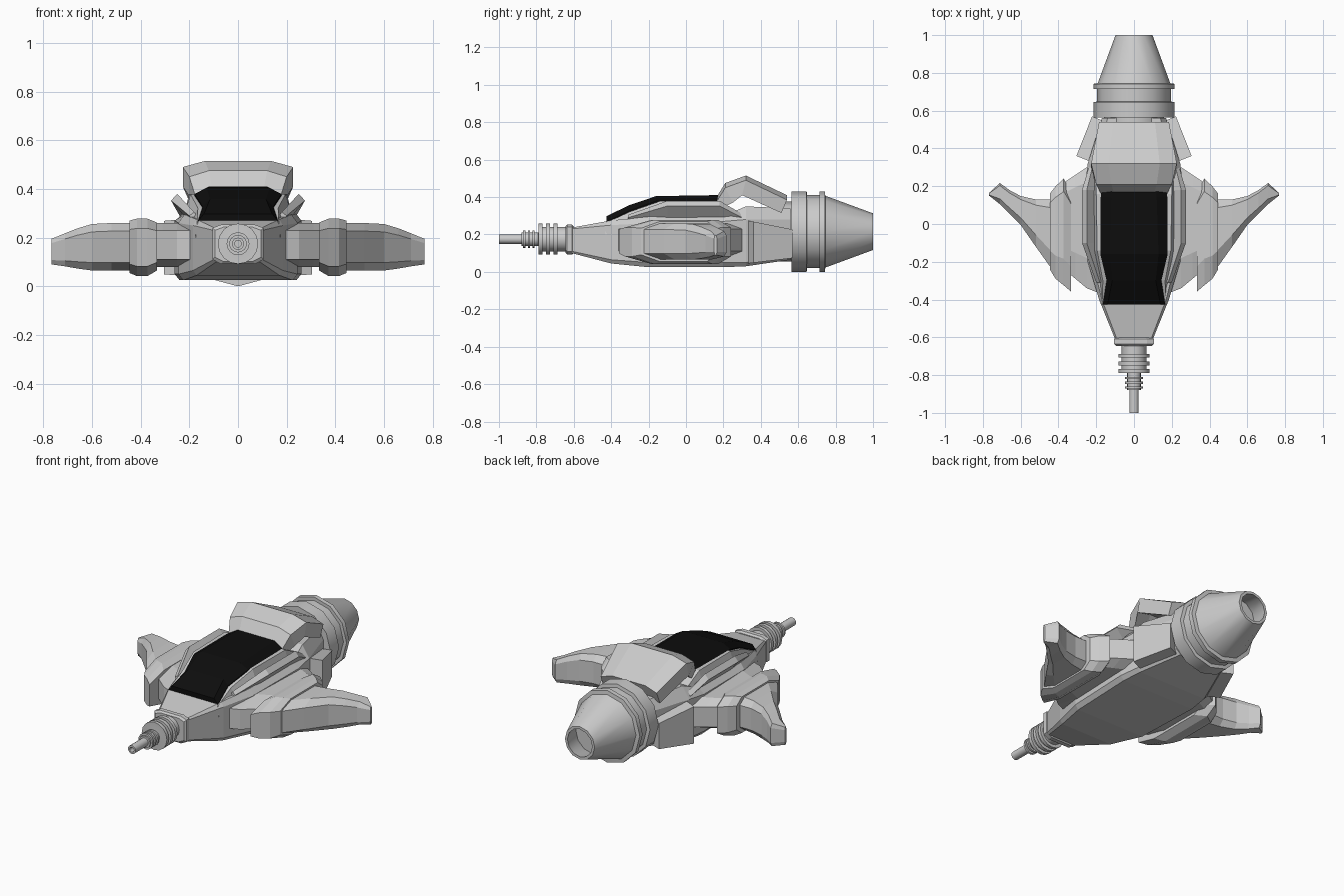
import bpy, bmesh
from math import sin, cos, pi, radians

if "Cube" in bpy.data.objects:
    bpy.data.objects.remove(bpy.data.objects["Cube"])


def finish(name, bm):
    bmesh.ops.recalc_face_normals(bm, faces=bm.faces)
    mesh = bpy.data.meshes.new(name)
    bm.to_mesh(mesh)
    bm.free()
    ob = bpy.data.objects.new(name, mesh)
    bpy.context.collection.objects.link(ob)
    return ob


def loft(name, rings, mirror=False):
    """Skin a list of equal-length point rings and cap both ends."""
    bm = bmesh.new()
    vs = [[bm.verts.new(p) for p in r] for r in rings]
    n = len(rings[0])
    for a, b in zip(vs, vs[1:]):
        for i in range(n):
            j = (i + 1) % n
            bm.faces.new((a[i], a[j], b[j], b[i]))
    bm.faces.new(vs[0])
    bm.faces.new(vs[-1])
    ob = finish(name, bm)
    if mirror:
        ob.modifiers.new("mirror", 'MIRROR').use_mirror_merge = False
    return ob


def lathe(name, profile, z, sides):
    """Revolve (radius, y) points around the y axis at height z."""
    rings = [[(r * cos(2 * pi * i / sides), y, z + r * sin(2 * pi * i / sides))
              for i in range(sides)] for r, y in profile]
    ob = loft(name, rings)
    bpy.ops.object.select_all(action='DESELECT')
    ob.select_set(True)
    bpy.context.view_layer.objects.active = ob
    bpy.ops.object.shade_smooth_by_angle(angle=radians(35))
    return ob


def symmetric(y, half):
    """Full cross-section ring at y from right-half (x, z) points."""
    return [(x, y, z) for x, z in half] + [(-x, y, z) for x, z in reversed(half)]


def slab(x, yf, yb, z0, z1):
    """Chamfered wing section at x, chord yf..yb, height z0..z1."""
    c, h = yb - yf, z1 - z0
    f, b, d = yf + .25 * c, yb - .12 * c, .17 * h
    return [(x, yf, z0 + d), (x, yf, z1 - d), (x, f, z1), (x, b, z1),
            (x, yb, z1 - d), (x, yb, z0 + d), (x, b, z0), (x, f, z0)]


# Main hull: y, bottom / side / top half widths, four heights
hull = [(-.61, .09, .10, .09, .10, .11, .23, .237),
        (-.40, .17, .185, .17, .045, .065, .25, .275),
        (-.20, .225, .245, .22, .025, .05, .26, .295),
        (.20, .24, .26, .22, .025, .05, .27, .30),
        (.32, .225, .245, .20, .03, .05, .28, .35),
        (.56, .14, .17, .14, .065, .09, .28, .34)]
loft("hull", [symmetric(y, [(wb, a), (w, b), (w, c), (wt, d)])
              for y, wb, w, wt, a, b, c, d in hull])

# Cockpit frame
frame = [(-.43, .175, .20, .168, .262), (-.30, .20, .24, .165, .322),
         (-.14, .23, .27, .195, .378), (.16, .23, .27, .20, .38),
         (.32, .21, .27, .20, .30)]
loft("cockpit_frame", [symmetric(y, [(wb, zb), (wt, zt)])
                       for y, wb, zb, wt, zt in frame])

# Black canopy glass
glass = [(-.425, .165, .268, .14, .298), (-.30, .145, .328, .115, .358),
         (-.16, .178, .378, .13, .405), (.14, .18, .378, .12, .41),
         (.18, .18, .375, .12, .41)]
canopy = loft("canopy", [symmetric(y, [(w, z - .03), (w, z), (wt, zt)])
                         for y, w, z, wt, zt in glass])
black = bpy.data.materials.new("black_glass")
black.diffuse_color = (.004, .004, .004, 1)
black.use_nodes = True
black.node_tree.nodes["Principled BSDF"].inputs["Base Color"].default_value = black.diffuse_color
canopy.data.materials.append(black)

# Canted rails beside the canopy
rail = [(-.31, [(.15, .27), (.18, .305), (.20, .29), (.17, .255)]),
        (-.10, [(.19, .31), (.25, .38), (.275, .352), (.21, .275)]),
        (.18, [(.19, .31), (.25, .38), (.275, .352), (.21, .275)]),
        (.30, [(.19, .28), (.22, .31), (.24, .29), (.21, .255)])]
loft("side_rail", [[(x, y, z) for x, z in pts] for y, pts in rail], True)

# Raised hood behind the canopy: top y,z, bottom y,z, half width
hood = [(.16, .395, .17, .35, .175), (.21, .475, .25, .39, .20),
        (.32, .515, .30, .43, .227), (.54, .41, .51, .335, .185)]
rings = []
for yt, zt, yb, zb, w in hood:
    half = [(.6 * w, yb, zb), (w, yb, zb - .02), (w, yt, zt - .025), (.6 * w, yt, zt)]
    rings.append(half + [(-x, y, z) for x, y, z in reversed(half)])
loft("rear_hood", rings)

# Wing root, wing collar plate and outer wing
loft("wing_root", [slab(*s) for s in [
    (.15, -.38, .31, .08, .26), (.25, -.34, .30, .08, .26),
    (.31, -.29, .26, .08, .26), (.37, -.24, .22, .08, .26)]], True)
loft("wing_collar", [slab(*s) for s in [
    (.333, -.358, .17, .065, .262), (.372, -.325, .24, .042, .278),
    (.415, -.29, .20, .042, .278), (.446, -.24, .16, .055, .27)]], True)
loft("outer_wing", [slab(*s) for s in [
    (.42, -.26, .13, .065, .26), (.52, -.12, .13, .065, .26),
    (.60, -.005, .148, .065, .256), (.66, .055, .18, .073, .238),
    (.71, .105, .217, .082, .218), (.767, .15, .165, .09, .195)]], True)

# Blocks flanking the tail
plan = [(.14, .35), (.23, .33), (.305, .36), (.222, .57), (.15, .54)]
loft("tail_block", [
    [(x, y, .045 + .12 * (y - .33)) for x, y in plan],
    [(x, y, .275 - .2 * (y - .33)) for x, y in plan]], True)

# Nose collar
loft("nose_collar", [symmetric(y, [(.06 + g, .102 - g), (.095 + g, .12 - g),
                                   (.095 + g, .23 + g), (.06 + g, .243 + g)])
                     for y, g in [(-.645, 0), (-.635, .01), (-.61, .01), (-.60, 0)]])

# Nose gun with cooling rings
gun = [(.065, -.62), (.065, -.69)]
for y in (-.70, -.74, -.78):
    gun += [(.065, y + .012), (.083, y + .012), (.083, y - .008), (.065, y - .008)]
gun += [(.036, -.79)]
for y in (-.815, -.84, -.865):
    gun += [(.036, y + .006), (.047, y + .006), (.047, y - .006), (.036, y - .006)]
gun += [(.036, -.88), (.025, -.88), (.025, -1.0), (.014, -1.0), (.014, -.95)]
lathe("nose_gun", gun, .175, 16)

# Tail engine with bands and hollow nozzle
engine = [(.16, .48), (.16, .565), (.215, .565), (.215, .645), (.195, .648),
          (.195, .715), (.215, .715), (.215, .742), (.192, .745),
          (.098, 1.0), (.082, 1.0), (.11, .88)]
lathe("engine", engine, .215, 12)
